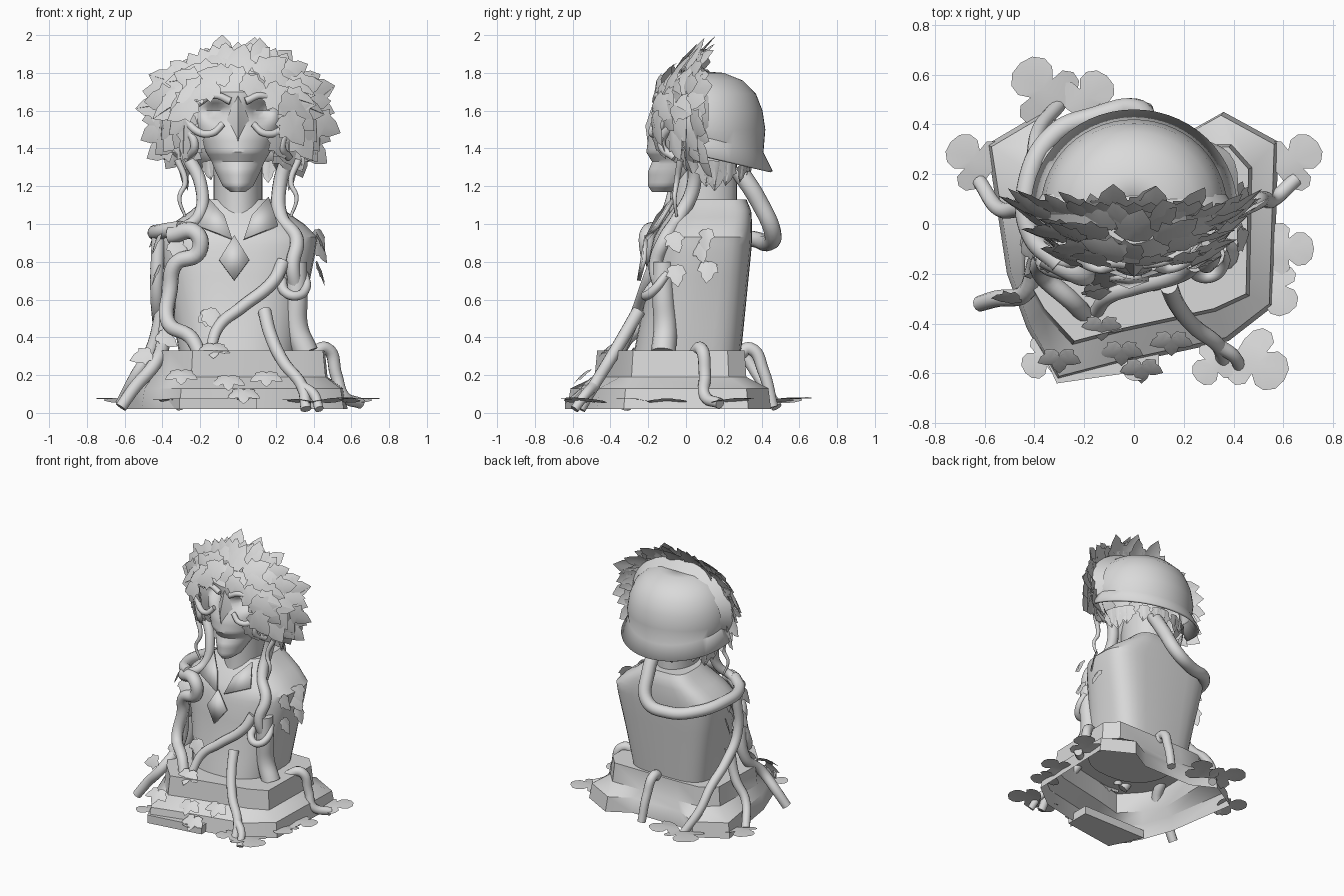
import bpy
import bmesh
import random
from math import sin, cos, pi, exp, radians
from mathutils import Vector, Matrix

random.seed(7)
cube = bpy.data.objects.get("Cube")
if cube:
    bpy.data.objects.remove(cube, do_unlink=True)

stone = bpy.data.materials.new("grey_stone")
stone.use_nodes = True
stone.diffuse_color = (.7, .7, .7, 1)
for node in stone.node_tree.nodes:
    if node.type == 'BSDF_PRINCIPLED':
        node.inputs["Base Color"].default_value = stone.diffuse_color
        node.inputs["Roughness"].default_value = .7
parts = []


def add_object(name, mesh):
    mesh.materials.clear()
    mesh.materials.append(stone)
    obj = bpy.data.objects.new(name, mesh)
    bpy.context.collection.objects.link(obj)
    parts.append(obj)
    return obj


def finish(name, bm):
    mesh = bpy.data.meshes.new(name)
    bm.to_mesh(mesh)
    bm.free()
    return add_object(name, mesh)


def loft(name, rings, closed=True, bottom=True, top=True):
    """Skin a list of equal-length point rings."""
    bm = bmesh.new()
    rows = [[bm.verts.new(p) for p in ring] for ring in rings]
    count = len(rows[0])
    for low, high in zip(rows, rows[1:]):
        for i in range(count if closed else count - 1):
            j = (i + 1) % count
            bm.faces.new((low[i], low[j], high[j], high[i]))
    if bottom:
        bm.faces.new(rows[0][::-1])
    if top:
        bm.faces.new(rows[-1])
    bmesh.ops.recalc_face_normals(bm, faces=bm.faces)
    return finish(name, bm)


def body_ring(z, half, front, back, front_pow=1, back_pow=1, count=32):
    """Horizontal oval with its own front and back squareness."""
    ring, mid, depth = [], (front + back) / 2, (back - front) / 2
    for i in range(count):
        c, s = cos(2 * pi * i / count), sin(2 * pi * i / count)
        power = back_pow if s > 0 else front_pow
        bend = lambda v: abs(v) ** power * (1 if v > 0 else -1)
        ring.append(Vector((half * bend(c), mid + depth * bend(s), z)))
    return ring


def refine(rows, steps):
    """Insert evenly blended rows between profile rows."""
    result = []
    for a, b in zip(rows, rows[1:]):
        for k in range(steps):
            result.append([u + (v - u) * k / steps for u, v in zip(a, b)])
    return result + [rows[-1]]


def vine(name, points, radius=.036, taper=.8):
    curve = bpy.data.curves.new(name, 'CURVE')
    curve.dimensions = '3D'
    curve.bevel_depth = radius
    curve.bevel_resolution = 4
    curve.resolution_u = 7
    curve.use_fill_caps = True
    spline = curve.splines.new('BEZIER')
    spline.bezier_points.add(len(points) - 1)
    for i, (knot, p) in enumerate(zip(spline.bezier_points, points)):
        knot.co = p
        knot.handle_left_type = knot.handle_right_type = 'AUTO'
        knot.radius = 1 + (taper - 1) * i / (len(points) - 1)
    temp = bpy.data.objects.new(name, curve)
    bpy.context.collection.objects.link(temp)
    graph = bpy.context.evaluated_depsgraph_get()
    mesh = bpy.data.meshes.new_from_object(temp.evaluated_get(graph))
    bpy.data.objects.remove(temp, do_unlink=True)
    return add_object(name, mesh)


def plate(name, points):
    bm = bmesh.new()
    bm.faces.new([bm.verts.new(p) for p in points])
    solid = finish(name, bm).modifiers.new("thickness", 'SOLIDIFY')
    solid.thickness = .02
    solid.offset = 0


IVY = [(.14, -.05), (.36, .04), (.32, .2), (.47, .42), (.3, .5), (.24, .72)]
CLOVER = [(.2, -.02), (.42, .02), (.56, .14), (.58, .32), (.46, .46), (.24, .46),
          (.37, .62), (.36, .8), (.22, .95)]


def add_leaf(bm, base, tip, normal, size, outline=IVY, fold=.2):
    """Two half blades folded along the midrib, lying square to the normal."""
    up = Vector(normal).normalized()
    along = Vector(tip)
    along = (along - up * along.dot(up)).normalized()
    across = along.cross(up)
    frame = Matrix((across, along, up)).transposed()
    place = lambda x, y: bm.verts.new(Vector(base) + frame @ Vector(
        (x, y, -fold * abs(x) - .2 * y * y)) * size)
    spine = [place(0, 0), place(0, .45), place(0, 1)]
    for side in (-1, 1):
        edge = [place(side * x, y) for x, y in outline]
        loop = [spine[0]] + edge + [spine[2], spine[1]]
        face = bm.faces.new(loop if side > 0 else loop[::-1])
        bmesh.ops.triangulate(bm, faces=[face])


# Hollow stepped rock base
foot = [(-.59, .32), (-.37, .45), (-.2, .36), (.2, .36), (.36, .45), (.58, .33),
        (.56, -.33), (.38, -.47), (-.08, -.57), (-.31, -.63), (-.43, -.42), (-.51, -.2)]
top = [(-.43, .22), (-.32, .3), (-.15, .31), (.15, .31), (.38, .31), (.46, .22),
       (.45, -.28), (.32, -.34), (-.05, -.42), (-.24, -.47), (-.36, -.34), (-.44, -.2)]
loft("rock_base", [[(x, y, .02) for x, y in foot],
                   [(x * .97, y * .97, .13) for x, y in foot],
                   [(x * 1.03, y * 1.03, .19) for x, y in top],
                   [(x, y, .33) for x, y in top]], bottom=False)
loft("front_slab", [[(-.42, -.4, z), (-.31, -.64, z), (.1, -.58, z), (.1, -.4, z)]
                    for z in (.02, .08)])

# Torso, neck and collar
torso = [(.3, .31, -.28, .29), (.6, .36, -.22, .32), (.85, .41, -.19, .345),
         (.93, .42, -.17, .35), (1, .35, -.13, .35), (1.07, .25, -.08, .345),
         (1.13, .18, -.03, .32)]
loft("torso", [body_ring(*row, .85, .5) for row in refine(torso, 2)])
loft("neck", [body_ring(z, .13, f, .27) for z, f in ((1.05, -.09), (1.2, -.08), (1.45, -.1))])
for side, label in ((-1, "right"), (1, "left")):
    plate(label + "_collar", [(side * .16, -.06, 1.14), (side * .21, -.15, .99),
                              (side * .03, -.21, .92), (side * .07, -.15, 1.04)])
plate("pendant", [(-.02, -.21, .94), (.06, -.22, .81), (-.02, -.25, .7), (-.1, -.22, .81)])

# Face with sunken eye sockets
face_rows = [(1.17, .04, -.18, -.05), (1.2, .08, -.2, 0), (1.28, .12, -.2, .1),
             (1.33, .14, -.18, .12), (1.38, .17, -.21, .14), (1.46, .2, -.2, .15),
             (1.54, .23, -.17, .15), (1.62, .24, -.16, .15), (1.7, .22, -.16, .15),
             (1.8, .15, -.08, .15)]
face_rings = [body_ring(*row, 1.15, 1, 48) for row in refine(face_rows, 4)]
for ring in face_rings:
    for p in ring:
        if p.y < .02:
            near = ((abs(p.x) - .12) / .06) ** 2 + ((p.z - 1.6) / .045) ** 2
            p.y += .09 * exp(-near)
loft("face", face_rings)
bm = bmesh.new()
kite = [bm.verts.new(p) for p in ((0, -.15, 1.71), (.06, -.15, 1.55), (0, -.2, 1.41), (-.06, -.15, 1.55))]
ridge = bm.verts.new((0, -.215, 1.52))
for i in range(4):
    bm.faces.new((kite[i - 1], kite[i], ridge))
bmesh.ops.recalc_face_normals(bm, faces=bm.faces)
finish("nose_ridge", bm)
for s, label in ((-1, "right"), (1, "left")):
    vine(label + "_cheek_vine", [(s * .29, -.08, 1.6), (s * .23, -.14, 1.5), (s * .14, -.18, 1.48),
                                 (s * .08, -.17, 1.53)], .022)
    vine(label + "_jaw_vine", [(s * .3, -.06, 1.54), (s * .23, -.13, 1.42), (s * .27, -.06, 1.35)], .025)
    vine(label + "_brow", [(s * .04, -.16, 1.65), (s * .12, -.15, 1.68), (s * .22, -.1, 1.63)], .02)
    vine(label + "_tendril", [(s * .32, -.03, 1.34), (s * .28, -.05, 1.22), (s * .31, -.06, 1.14),
                              (s * .28, -.05, 1.04)], .018, .4)

# Hood: rounded back shell with flared hem, and a lip round the face
shell = [(.4, 1.28), (.35, 1.38), (.36, 1.5), (.345, 1.6), (.31, 1.69), (.24, 1.76),
         (.14, 1.8), (.01, 1.81)]
hood = []
for radius, z in shell:
    arc = [pi * i / 28 for i in range(29)]
    hood.append([(radius * cos(a) * 1.04, .06 + radius * sin(a),
                  z + (.09 * (1 - sin(a)) if z < 1.4 else 0)) for a in arc])
obj = loft("hood", hood, closed=False, bottom=False, top=False)
obj.modifiers.new("thickness", 'SOLIDIFY').thickness = .015
lip = []
for half, height, y in ((.37, .25, .12), (.42, .32, .04), (.4, .3, .0), (.2, .13, -.06)):
    angles = [radians(-45 + 270 * i / 36) for i in range(37)]
    lip.append([(half * cos(a), y, 1.55 + height * sin(a)) for a in angles])
loft("hood_lip", lip, closed=False, bottom=False, top=False)

# Ivy wreath layered outward around the face
bm = bmesh.new()
for layer, count in enumerate((9, 12, 15, 18, 21)):
    t = layer / 4
    for i in range(count):
        a = radians(-48 + 276 * (i + random.uniform(.25, .75)) / count)
        base = (cos(a) * (.25 + .14 * t), -.16 + .19 * t + random.uniform(-.02, .02),
                1.58 + sin(a) * (.18 + .1 * t))
        tip = (cos(a) + random.uniform(-.4, .4), 0,
               sin(a) - 1 + .7 * t + random.uniform(-.3, .3))
        normal = (cos(a) * .45 + random.uniform(-.2, .2), -1,
                  .15 + .4 * sin(a) + random.uniform(-.2, .2))
        add_leaf(bm, base, tip, normal, random.uniform(.15, .2))
for i in range(9):
    x = -.2 + .05 * i
    add_leaf(bm, (x, .02, 1.84 - x * x), (x * 3, .1, 1), (x, -1, .3), .14)
# Fringe hanging under the hood hem
for i in range(11):
    a = pi * (i + random.uniform(.3, .7)) / 11
    add_leaf(bm, (.32 * cos(a), .05 + .3 * sin(a), 1.33), (random.uniform(-.3, .3), 0, -1),
             (cos(a), sin(a), 0), random.uniform(.1, .16))
finish("ivy_wreath", bm)

# Climbing vines
vine("back_loop", [(.05, .27, 1.3), (.05, .38, 1.13), (0, .46, .95), (-.15, .43, .9),
                   (-.32, .36, .92), (-.43, .15, .95), (-.41, -.05, .96), (-.3, -.16, .98)], .048)
vine("right_neck_vine", [(-.27, 0, 1.36), (-.2, -.05, 1.22), (-.2, -.1, 1.06), (-.27, -.15, .99),
                         (-.4, -.08, .97)])
vine("right_chest_vine", [(-.36, -.13, .94), (-.22, -.2, .95), (-.21, -.2, .85), (-.33, -.17, .79),
                          (-.36, -.15, .65), (-.37, -.2, .48), (-.25, -.31, .4), (-.2, -.36, .31)], .046)
vine("right_foot_vine", [(-.36, -.13, .72), (-.39, -.15, .4), (-.44, -.28, .26), (-.55, -.3, .13),
                         (-.62, -.32, .03)], .04)
vine("right_back_vine", [(-.42, 0, .95), (-.43, 0, .65), (-.42, .12, .48), (-.4, .28, .34),
                         (-.38, .38, .2), (-.3, .48, .03)])
vine("right_side_vine", [(-.4, .05, .55), (-.46, .06, .33), (-.54, .06, .2), (-.62, .17, .05)])
vine("left_neck_vine", [(.29, .03, 1.42), (.22, .04, 1.2), (.23, -.04, 1.03), (.31, -.11, .92),
                        (.29, -.16, .78), (.31, -.13, .65)], .038, 1)
vine("left_trunk", [(.31, -.12, .8), (.31, -.12, .62), (.31, -.11, .45), (.36, -.12, .32)], .055, 1.2)
vine("left_knot", [(.23, -.15, .7), (.25, -.2, .64), (.31, -.21, .62), (.36, -.16, .66), (.35, -.1, .74)], .028)
vine("diagonal_vine", [(.24, -.16, .8), (.19, -.2, .7), (.02, -.25, .56), (-.1, -.29, .46),
                       (-.15, -.35, .32)])
vine("left_front_vine", [(.14, -.25, .54), (.17, -.32, .42), (.24, -.41, .27), (.34, -.49, .14),
                         (.36, -.56, .02)])
vine("left_front_branch", [(.34, -.49, .14), (.4, -.53, .1), (.43, -.59, .02)], .03)
vine("left_side_vine", [(.38, .04, .3), (.47, .08, .34), (.52, .1, .2), (.56, .1, .09), (.65, .18, .05)])
vine("back_vine", [(.03, .28, .31), (.03, .34, .34), (.04, .41, .22), (.05, .46, .03)])

# Broad leaves spreading round the foot: position, size, heading
bm = bmesh.new()
spread = [(-.3, .46, .24, 130), (-.24, .44, .2, 50), (-.58, .2, .2, 140), (.58, .2, .2, 40),
          (.54, -.1, .18, 0), (.53, -.2, .18, -60), (.42, -.5, .22, -35), (.36, -.52, .15, -135),
          (.02, -.5, .13, -100), (-.32, -.5, .15, -140)]
for x, y, size, heading in spread:
    a = radians(heading)
    add_leaf(bm, (x, y, .06), (cos(a), sin(a), 0), (-cos(a) * .3, -sin(a) * .3, 1), size, CLOVER, .1)
for x, y, z in ((.15, -.46, .21), (-.05, -.5, .19), (-.3, -.53, .22), (-.13, -.4, .36), (.03, -.57, .12)):
    for turn in (-1, 0, 1):
        add_leaf(bm, (x, y, z), (turn, -.6, -.1), (0, -.7, 1), .1)
finish("foot_leaves", bm)

# Small leaves along the vines and shoulders
bm = bmesh.new()
for s in (-1, 1):
    for y, z in ((.1, .97), (.07, .9), (.12, .8), (-.08, .95), (-.06, .78)):
        add_leaf(bm, (s * .42, y, z), (s * .7, random.uniform(-.5, .5), -.8),
                 (s, random.uniform(-1, 0), .6), .12)
for x, y, z in ((-.2, -.27, .52), (-.16, -.27, .55), (-.42, -.2, .42), (-.46, -.3, .32), (-.36, -.17, .9)):
    add_leaf(bm, (x, y, z), (random.uniform(-1, 1), -.4, -.1), (0, -1, .6), .12)
finish("vine_leaves", bm)

# Smooth shading with crisp edges
for obj in bpy.context.selected_objects:
    obj.select_set(False)
for obj in parts:
    obj.select_set(True)
bpy.context.view_layer.objects.active = parts[0]
bpy.ops.object.shade_smooth_by_angle(angle=radians(35))
